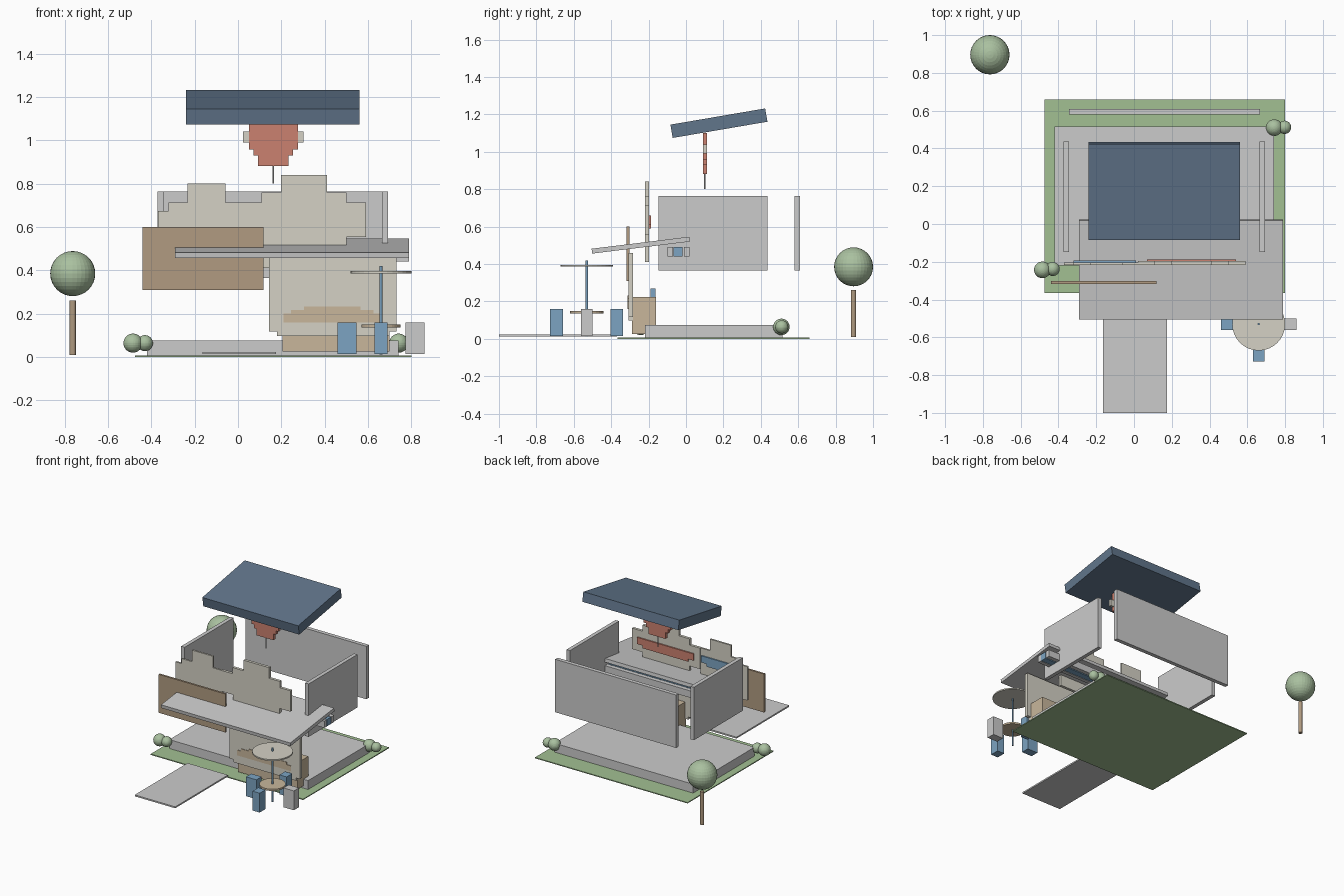
import bpy, bmesh, math

def mat(name, rgb):
    m = bpy.data.materials.new(name)
    m.diffuse_color = (*rgb, 1)
    return m

GRASS = mat("grass", (0.36, 0.53, 0.29))
LEAF = mat("leaf", (0.40, 0.53, 0.35))
WOOD = mat("wood", (0.44, 0.33, 0.22))
TAN = mat("tan", (0.58, 0.47, 0.33))
BEIGE = mat("beige", (0.66, 0.64, 0.56))
BLUE = mat("blue", (0.20, 0.37, 0.54))
NAVY = mat("navy", (0.12, 0.18, 0.26))
RED = mat("red", (0.60, 0.22, 0.16))

def finish(name, bm, m):
    bmesh.ops.recalc_face_normals(bm, faces=bm.faces)
    me = bpy.data.meshes.new(name)
    bm.to_mesh(me)
    bm.free()
    ob = bpy.data.objects.new(name, me)
    bpy.context.collection.objects.link(ob)
    if m:
        me.materials.append(m)
    return ob

def box(name, x, y, z, m=None, tilt=0):
    """Box from (min, max) ranges, tilted about its own centre in degrees."""
    bm = bmesh.new()
    bmesh.ops.create_cube(bm, size=1)
    bmesh.ops.scale(bm, vec=(x[1] - x[0], y[1] - y[0], z[1] - z[0]), verts=bm.verts)
    ob = finish(name, bm, m)
    ob.location = [(r[0] + r[1]) / 2 for r in (x, y, z)]
    ob.rotation_euler.x = math.radians(tilt)
    return ob

def plate(name, pts, y, m):
    """Stepped outline in xz, extruded through y."""
    bm = bmesh.new()
    f = bm.faces.new([bm.verts.new((px, y[0], pz)) for px, pz in pts])
    r = bmesh.ops.extrude_face_region(bm, geom=[f])
    vs = [v for v in r["geom"] if isinstance(v, bmesh.types.BMVert)]
    bmesh.ops.translate(bm, vec=(0, y[1] - y[0], 0), verts=vs)
    return finish(name, bm, m)

def stepped(cx, steps):
    """Mirrored outline from (half width, z) points."""
    return [(cx + w, z) for w, z in steps] + [(cx - w, z) for w, z in reversed(steps)]

def ball(name, c, r):
    bm = bmesh.new()
    bmesh.ops.create_uvsphere(bm, u_segments=32, v_segments=16, radius=r)
    finish(name, bm, LEAF).location = c

def cyl(name, x, y, z, r, m=None, n=32):
    bm = bmesh.new()
    bmesh.ops.create_cone(bm, cap_ends=True, segments=n, radius1=r, radius2=r, depth=z[1] - z[0])
    finish(name, bm, m).location = (x, y, (z[0] + z[1]) / 2)

# ground, foundation and path
box("lawn", (-0.475, 0.80), (-0.365, 0.66), (0, 0.007), GRASS)
box("foundation", (-0.42, 0.74), (-0.22, 0.515), (0.008, 0.075))
box("path", (-0.163, 0.175), (-1.0, -0.37), (0.013, 0.024))

# exploded walls
box("back_wall", (-0.345, 0.667), (0.58, 0.61), (0.365, 0.765))
box("left_wall", (-0.372, -0.343), (-0.147, 0.437), (0.365, 0.765))
box("right_wall", (0.664, 0.693), (-0.147, 0.437), (0.365, 0.765))

# floating main roof
box("roof", (-0.24, 0.562), (-0.081, 0.433), (1.117, 1.189), NAVY, 9.7)

# stepped sign on a thin pole
plate("roof_sign", stepped(0.163, [(0.07, 0.882), (0.07, 0.93), (0.092, 0.93), (0.092, 0.958),
                                   (0.113, 0.958), (0.113, 1.10)]), (0.09, 0.113), RED)
box("sign_band", (0.023, 0.303), (0.092, 0.111), (0.99, 1.04), BEIGE)
cyl("sign_pole", 0.163, 0.10, (0.80, 0.89), 0.004, None, 12)

# stepped upper facades and the coloured strips behind them
plate("left_facade", [(-0.37, 0.42), (0.02, 0.42), (0.02, 0.713), (-0.057, 0.713), (-0.057, 0.80),
                      (-0.233, 0.80), (-0.233, 0.713), (-0.32, 0.713), (-0.32, 0.675),
                      (-0.37, 0.675)], (-0.217, -0.203), BEIGE)
plate("right_facade", stepped(0.305, [(0.195, 0.41), (0.195, 0.555), (0.285, 0.555), (0.285, 0.713),
                                      (0.197, 0.713), (0.197, 0.76), (0.107, 0.76),
                                      (0.107, 0.84)]), (-0.218, -0.197), BEIGE)
plate("red_strip", stepped(0.305, [(0.19, 0.59), (0.19, 0.61), (0.235, 0.61), (0.235, 0.66)]),
      (-0.199, -0.187), RED)
plate("blue_strip", stepped(-0.155, [(0.12, 0.59), (0.12, 0.61), (0.165, 0.61), (0.165, 0.66)]),
      (-0.206, -0.194), BLUE)

# sloped porch canopy with bars beneath
box("canopy", (-0.29, 0.79), (-0.505, 0.023), (0.488, 0.514), None, 7)
for name, y, m in (("bar_front", (-0.098, -0.07), None), ("bar_middle", (-0.066, -0.02), BLUE),
                   ("bar_back", (-0.012, 0.02), None)):
    box(name, (-0.29, 0.79), y, (0.44, 0.492), m)

# wooden board, shop front and counter
box("wood_board", (-0.44, 0.118), (-0.318, -0.303), (0.31, 0.60), WOOD)
plate("shop_front", [(0.143, 0.46), (0.143, 0.118), (0.18, 0.118), (0.18, 0.098), (0.70, 0.098),
                     (0.70, 0.118), (0.732, 0.118), (0.732, 0.46)], (-0.308, -0.283), BEIGE)
plate("shop_front_strip", stepped(0.435, [(0.225, 0.16), (0.225, 0.20), (0.19, 0.20),
                                          (0.19, 0.218), (0.13, 0.218), (0.13, 0.232)]),
      (-0.312, -0.307), TAN)
box("counter", (0.205, 0.70), (-0.29, -0.16), (0.025, 0.225), TAN)
box("counter_item", (0.42, 0.50), (-0.19, -0.163), (0.22, 0.27), BLUE)

# round table with parasol
cyl("parasol", 0.66, -0.53, (0.386, 0.396), 0.14, BEIGE, 32)
cyl("table_top", 0.66, -0.53, (0.136, 0.149), 0.09, TAN, 32)
cyl("parasol_pole", 0.66, -0.53, (0.012, 0.42), 0.006, BLUE, 12)

# stools around the table
for name, x, y, m in (("left_stool", (0.46, 0.547), (-0.562, -0.50), BLUE),
                      ("right_stool", (0.774, 0.86), (-0.562, -0.50), None),
                      ("front_stool", (0.63, 0.69), (-0.727, -0.657), BLUE),
                      ("back_stool", (0.63, 0.69), (-0.405, -0.338), BLUE)):
    box(name, x, y, (0.014, 0.16), m)

# bushes and tree
for i, (x, y, r) in enumerate(((-0.485, -0.243, 0.044), (-0.43, -0.238, 0.037),
                               (0.742, 0.51, 0.044), (0.797, 0.512, 0.035))):
    ball(f"bush_{i}", (x, y, 0.064), r)
cyl("tree_trunk", -0.763, 0.896, (0.01, 0.26), 0.014, WOOD, 16)
ball("tree_crown", (-0.763, 0.896, 0.385), 0.104)
